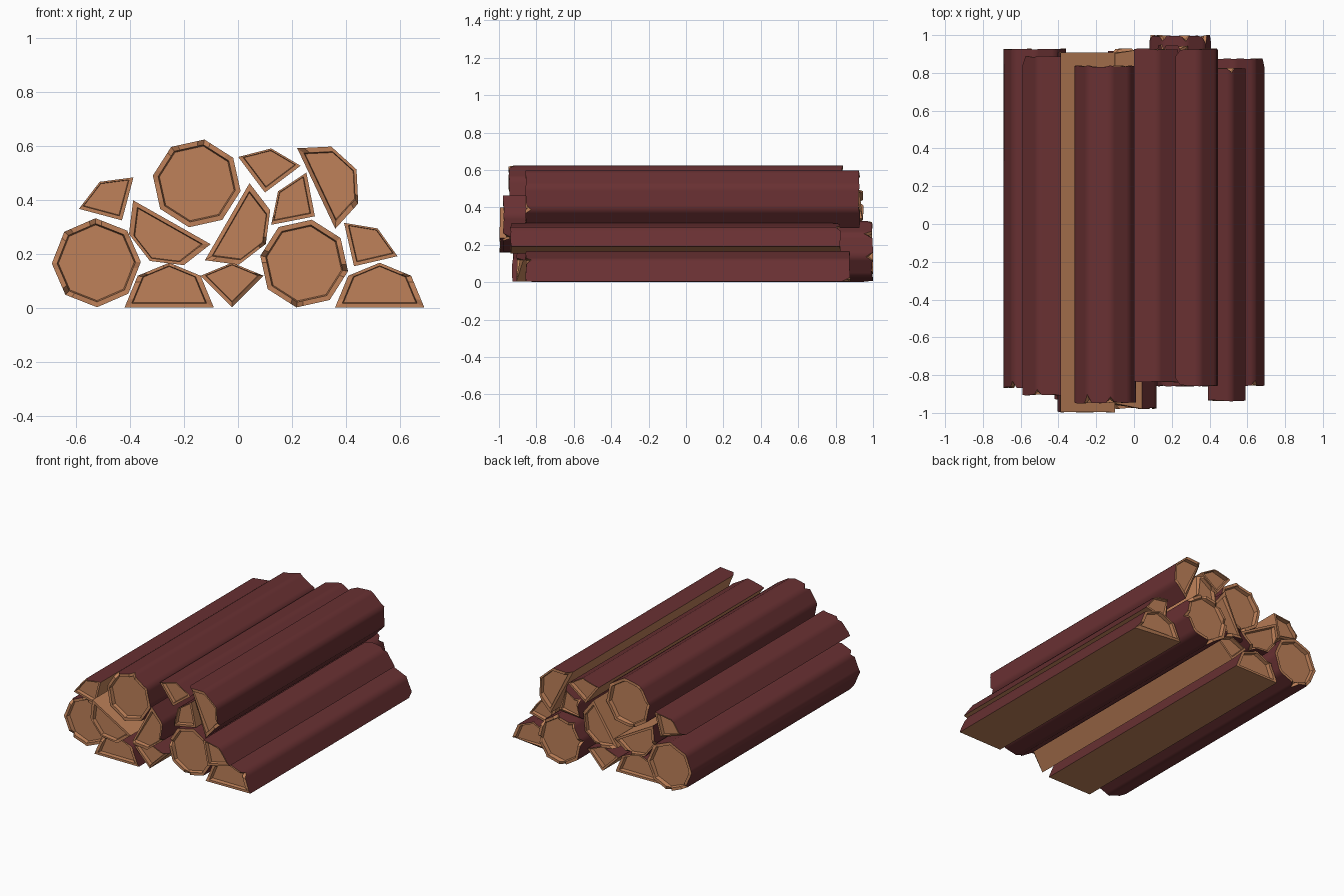
import bpy, bmesh, math, random
from mathutils import Vector

if "Cube" in bpy.data.objects:
    bpy.data.objects.remove(bpy.data.objects["Cube"])

random.seed(4)
R = 0.165


def material(name, colour):
    m = bpy.data.materials.new(name)
    m.diffuse_color = (*colour, 1)
    m.use_nodes = True
    m.node_tree.nodes["Principled BSDF"].inputs["Base Color"].default_value = m.diffuse_color
    return m


BARK = material("dark_red_bark", (0.14, 0.03, 0.032))
WOOD = material("tan_cut_wood", (0.52, 0.22, 0.10))


def outline(cx, cz, start, arcs):
    """Octagon sector: (x, z, is_corner, bark_follows) with extra points beside bark corners."""
    n = 8 if arcs == 8 else arcs + 1
    pts = [(cx + R * math.cos(math.radians(start + 45 * k)),
            max(0, cz + R * math.sin(math.radians(start + 45 * k)))) for k in range(n)]
    if arcs == 2:
        pts.append((cx, cz))
    out = []
    for i, p in enumerate(pts):
        q = pts[(i + 1) % len(pts)]
        bark = i < arcs
        for t in ((0, 0.2, 0.8) if bark else (0,)):
            out.append((p[0] + (q[0] - p[0]) * t, p[1] + (q[1] - p[1]) * t,
                        t == 0 and i <= arcs, bark))
    return out


def log(name, cx, cz, start, arcs, front, back):
    pts = outline(cx, cz, start, arcs)
    n = len(pts)
    mx = sum(p[0] for p in pts) / n
    mz = sum(p[1] for p in pts) / n
    scale = 0.88 if arcs == 8 else 0.84
    bm = bmesh.new()

    def face(verts, mat):
        f = bm.faces.new(verts)
        f.material_index = mat
        f.smooth = mat == 0
        return f

    # ragged rim and recessed cut face at each end
    rims = []
    for y, inward in ((front, 1), (back, -1)):
        chips = [random.uniform(0.03, 0.05) if p[2] and random.random() < 0.3 else
                 random.uniform(0, 0.008) for p in pts]
        rim = [bm.verts.new((p[0], y + inward * c, p[1])) for p, c in zip(pts, chips)]

        def ring(s, depths):
            return [bm.verts.new((mx + (p[0] - mx) * s, y + inward * d, mz + (p[1] - mz) * s))
                    for p, d in zip(pts, depths)]
        lip = ring(scale, [min(c, 0.022) for c in chips])
        floor = ring(scale - 0.03, [0.03] * n)
        for a, b in ((rim, lip), (lip, floor)):
            for i in range(n):
                j = (i + 1) % n
                face((a[i], a[j], b[j], b[i]), 1)
        face(floor, 1)
        rims.append(rim)

    # bark on the curved side, bare wood on the split sides
    a, b = rims
    for i in range(n):
        j = (i + 1) % n
        face((a[i], b[i], b[j], a[j]), 0 if pts[i][3] else 1)
    bmesh.ops.recalc_face_normals(bm, faces=bm.faces)
    me = bpy.data.meshes.new(name)
    bm.to_mesh(me)
    bm.free()
    me.materials.append(BARK)
    me.materials.append(WOOD)
    bpy.context.collection.objects.link(bpy.data.objects.new(name, me))


# whole logs
log("whole_log_left", -0.525, 0.168, 91, 8, -0.87, 0.93)
log("whole_log_right", 0.245, 0.165, 80, 8, -0.86, 1.0)
log("whole_log_top", -0.153, 0.462, 80, 8, -0.95, 0.84)
# split halves
log("half_log_bottom_left", -0.255, 0.003, 0, 4, -0.93, 0.88)
log("half_log_bottom_right", 0.525, 0.003, 0, 4, -0.86, 0.88)
log("half_log_top_right", 0.29, 0.443, -64.7, 4, -0.86, 0.93)
log("half_log_middle_left", -0.245, 0.318, 150.5, 4, -1.0, 0.91)
log("half_log_middle", -0.04, 0.32, -120, 4, -0.98, 0.93)
# split quarters
log("quarter_log_left", -0.43, 0.325, 75, 2, -0.91, 0.89)
log("quarter_log_bottom", -0.022, 0.003, 45, 2, -0.91, 0.92)
log("quarter_log_top", 0.10, 0.428, 37, 2, -0.84, 0.93)
log("quarter_log_middle", 0.285, 0.34, 101, 2, -0.86, 0.95)
log("quarter_log_right", 0.43, 0.155, 13, 2, -0.94, 0.83)
